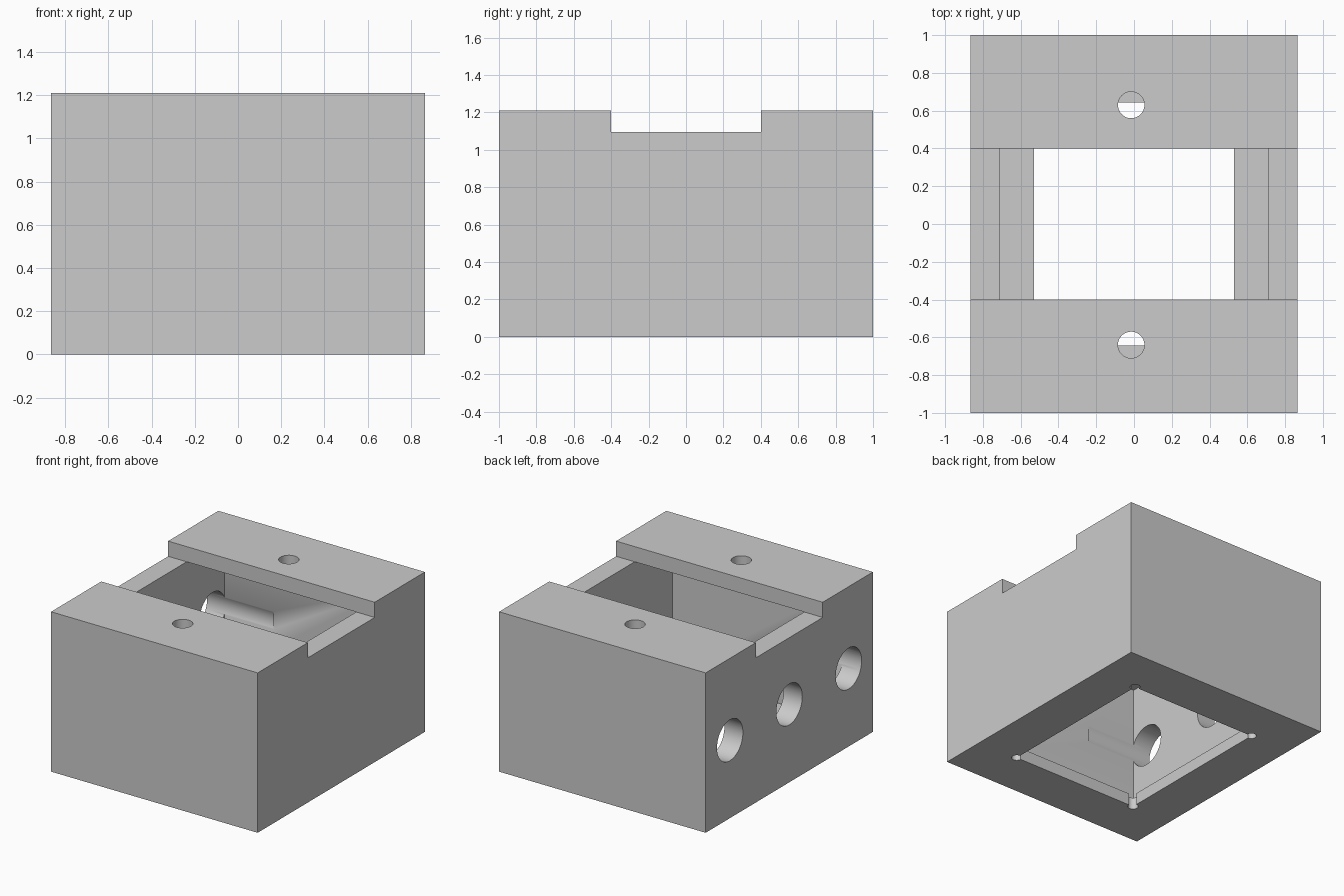
import bpy
import math

# Remove the default cube if present
old = bpy.data.objects.get("Cube")
if old:
    bpy.data.objects.remove(old, do_unlink=True)

# Single flat colour
grey = bpy.data.materials.new("light_grey")
grey.use_nodes = True
COLOR = (0.6, 0.6, 0.6, 1.0)
grey.diffuse_color = COLOR
grey.node_tree.nodes["Principled BSDF"].inputs["Base Color"].default_value = COLOR

HALF_X, HALF_Y, HEIGHT = 0.865, 1.0, 1.21
SLOT_Z = 1.095
ABOVE = HEIGHT + 0.1


def box(name, half_x, half_y, z0, z1):
    """Box centred on x and y, spanning z0 to z1."""
    bpy.ops.mesh.primitive_cube_add(size=2, location=(0, 0, (z0 + z1) / 2))
    ob = bpy.context.object
    ob.name = name
    ob.scale = (half_x, half_y, (z1 - z0) / 2)
    bpy.ops.object.transform_apply(location=True, rotation=False, scale=True)
    return ob


def cylinder(name, radius, length, location, rotation=(0, 0, 0), sides=48):
    bpy.ops.mesh.primitive_cylinder_add(vertices=sides, radius=radius, depth=length,
                                        location=location, rotation=rotation)
    ob = bpy.context.object
    ob.name = name
    return ob


def upright(name, radius, x, y, z0, z1, sides=48):
    return cylinder(name, radius, z1 - z0, (x, y, (z0 + z1) / 2), sides=sides)


def cut(target, cutter):
    """Subtract the cutter from the target and discard it."""
    cutter.hide_render = True
    mod = target.modifiers.new("cut", 'BOOLEAN')
    mod.operation = 'DIFFERENCE'
    mod.solver = 'EXACT'
    mod.object = cutter
    bpy.ops.object.select_all(action='DESELECT')
    target.select_set(True)
    bpy.context.view_layer.objects.active = target
    bpy.ops.object.modifier_apply(modifier=mod.name)
    bpy.data.objects.remove(cutter, do_unlink=True)


# Outer block
housing = box("housing_block", HALF_X, HALF_Y, 0, HEIGHT)

# Opening in the floor with relieved corners
OPEN_X, OPEN_Y, FLOOR = 0.53, 0.643, 0.09
cut(housing, box("floor_opening", OPEN_X, OPEN_Y, -0.1, 0.3))
for sx in (-1, 1):
    for sy in (-1, 1):
        cut(housing, upright("corner_relief", 0.036, sx * OPEN_X, sy * OPEN_Y,
                             -0.1, 0.25, sides=24))

# Main chamber, wider than the floor opening
cut(housing, box("chamber", 0.71, 0.85, FLOOR, SLOT_Z + 0.0002))

# Cross slot through the top
cut(housing, box("top_slot", HALF_X + 0.1, 0.4, SLOT_Z, ABOVE))

# Screw holes in the two top plates
for y in (0.63, -0.64):
    cut(housing, upright("screw_hole", 0.07, -0.015, y, 0.95, ABOVE))

# Three bores from the right side, the outer two grooving the chamber walls
BORE_START, BORE_END = -1.0, -0.3
for y in (-0.71, 0.0, 0.71):
    cut(housing, cylinder("side_bore", 0.155, BORE_END - BORE_START,
                          ((BORE_START + BORE_END) / 2, y, 0.59),
                          rotation=(0, math.pi / 2, 0)))

# Finish
housing.data.materials.clear()
housing.data.materials.append(grey)
for face in housing.data.polygons:
    face.material_index = 0
bpy.ops.object.select_all(action='DESELECT')
housing.select_set(True)
bpy.context.view_layer.objects.active = housing
bpy.ops.object.shade_smooth_by_angle(angle=math.radians(30))
